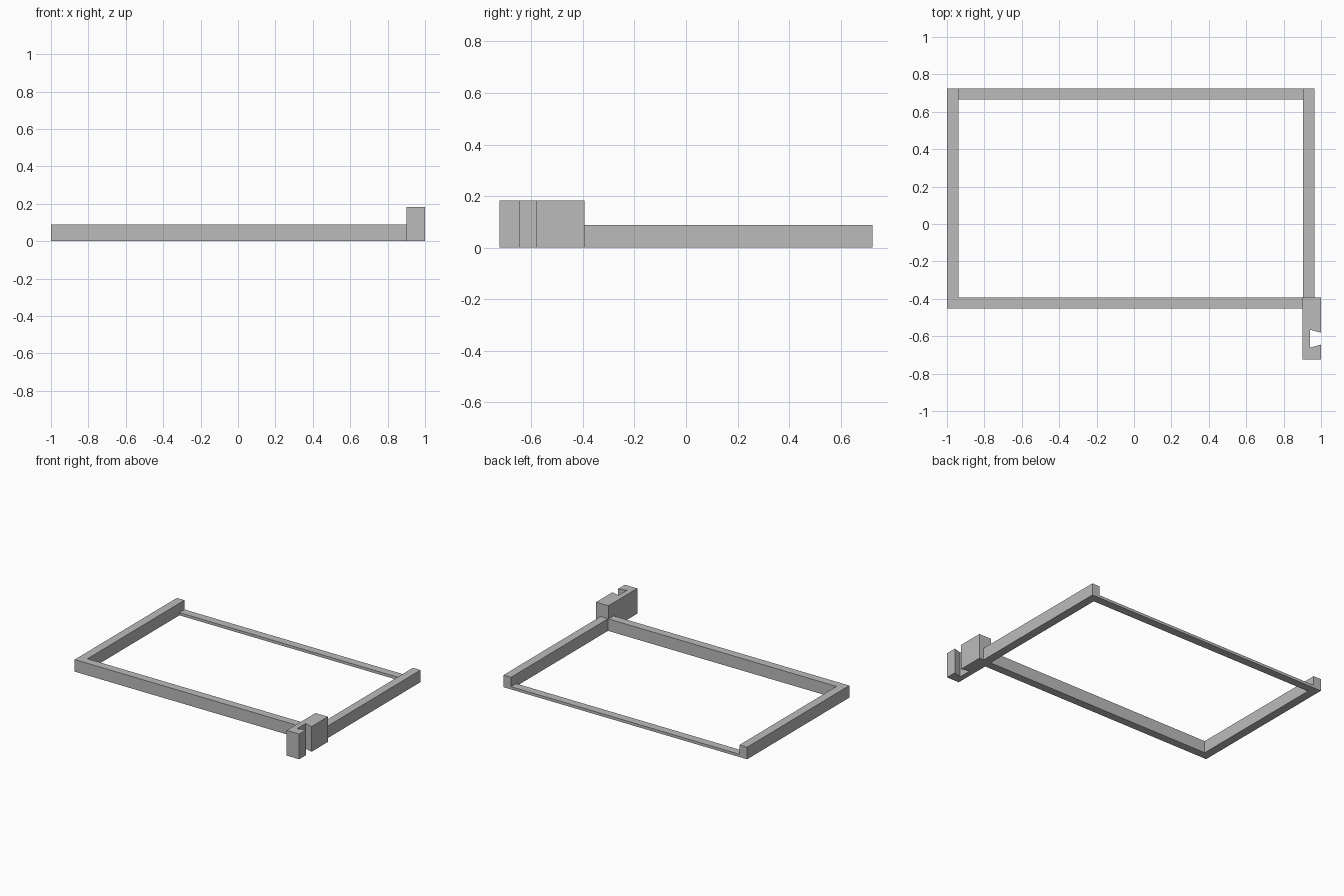
import bpy
import bmesh

cube = bpy.data.objects.get("Cube")
if cube:
    bpy.data.objects.remove(cube, do_unlink=True)

grey = bpy.data.materials.new("mid_grey")
grey.use_nodes = True
colour = (0.5, 0.5, 0.5, 1)
grey.diffuse_color = colour
grey.node_tree.nodes["Principled BSDF"].inputs["Base Color"].default_value = colour


def prism(name, outline, height):
    """Extrude a counter-clockwise floor outline straight up."""
    bm = bmesh.new()
    base = bm.faces.new([bm.verts.new((x, y, 0)) for x, y in outline])
    top = bmesh.ops.extrude_face_region(bm, geom=[base], use_keep_orig=True)
    verts = [v for v in top["geom"] if isinstance(v, bmesh.types.BMVert)]
    bmesh.ops.translate(bm, verts=verts, vec=(0, 0, height))
    bmesh.ops.recalc_face_normals(bm, faces=bm.faces)
    mesh = bpy.data.meshes.new(name)
    bm.to_mesh(mesh)
    bm.free()
    mesh.materials.append(grey)
    obj = bpy.data.objects.new(name, mesh)
    bpy.context.collection.objects.link(obj)
    return obj


def bar(name, x0, x1, y0, y1, height):
    return prism(name, [(x0, y0), (x1, y0), (x1, y1), (x0, y1)], height)


RAIL, THIN, BLOCK = 0.088, 0.02, 0.184
FRONT, INNER, BACK = -0.452, -0.393, 0.724

# Open frame: three tall rails and a thin strip along the back
bar("right_rail", -1, -0.938, FRONT, BACK, RAIL)
bar("left_rail", 0.904, 0.965, INNER, BACK, RAIL)
bar("front_rail", -0.938, 0.9, FRONT, INNER, RAIL)
bar("back_strip", -0.938, 0.904, 0.665, BACK, THIN)

# Tall corner block with a dovetail slot in its outer side
prism("dovetail_block", [
    (0.9, -BACK), (1, -BACK), (1, -0.645), (0.94, -0.661),
    (0.94, -0.565), (1, -0.581), (1, INNER), (0.9, INNER)], BLOCK)
